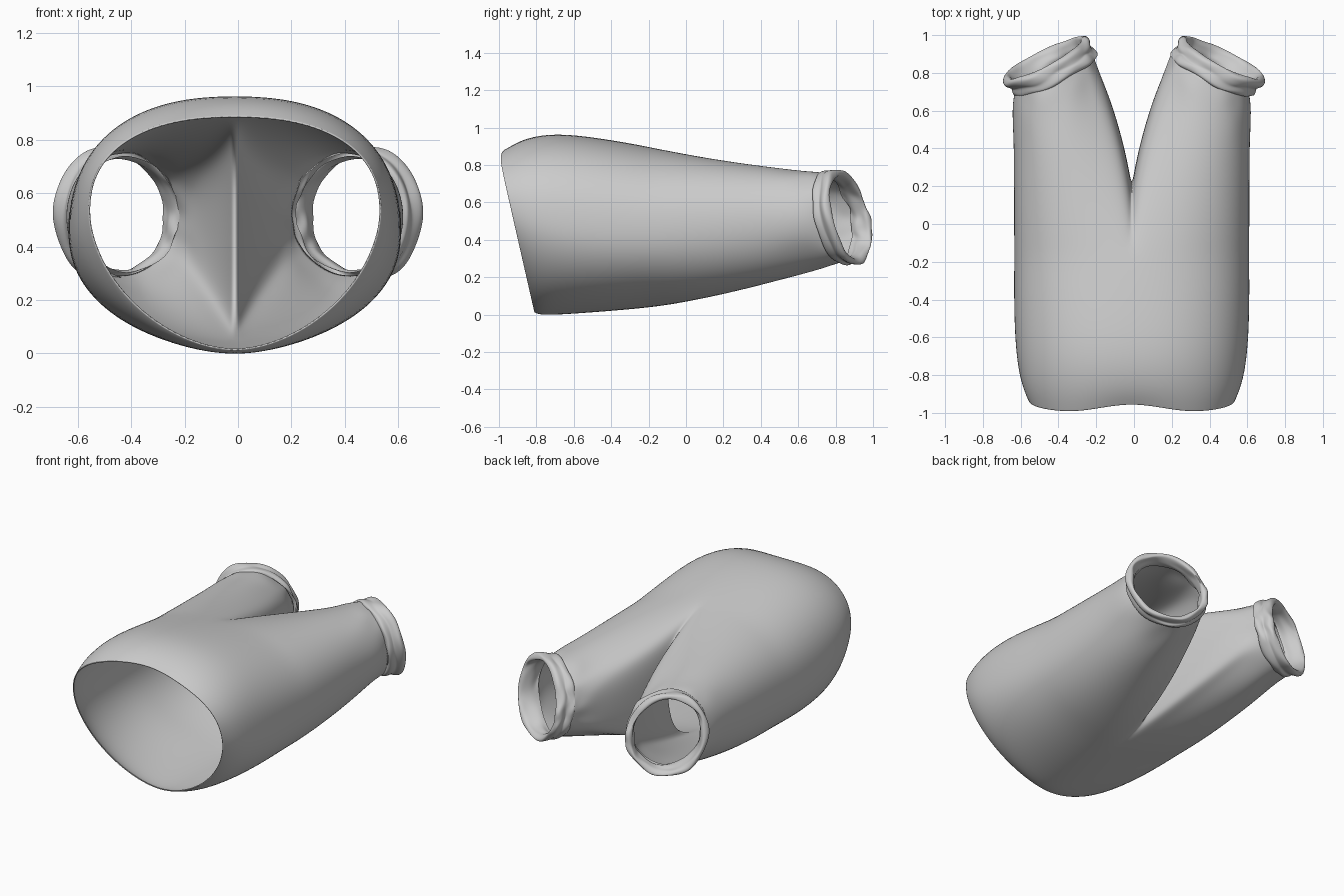
import bpy, bmesh, math, random
from mathutils import Vector

if "Cube" in bpy.data.objects:
    bpy.data.objects.remove(bpy.data.objects["Cube"])

random.seed(4)
OUTER, INNER = 16, 8          # segments of the outer half profile / inner leg side
SHIFT = 0.012                 # the trunk sits slightly to the left


def spow(v, e):
    return math.copysign(abs(v) ** e, v)


def half_profile(y, w, top, bot, zc, tilt, dip, low):
    """Open C-shaped section from the top centre round the side to the bottom centre."""
    pts = []
    for i in range(OUTER + 1):
        a = math.pi * i / OUTER
        s, c = max(math.sin(a), 0), math.cos(a)
        e = 0.85 if c > 0 else low
        x = 0 if i in (0, OUTER) else w * s ** e
        z = zc + spow(c, e) * ((top - zc) if c > 0 else (zc - bot))
        yy = y + tilt * (top - z) / (top - bot)
        if c > 0:
            yy += dip * math.exp(-(x / 0.22) ** 2)
        pts.append(Vector((x, yy, z)))
    return pts


def leg_ring(t=0.0, scale=1.0, noise=0.0):
    """Slanted oval at the leg end, t moves it outward along the leg."""
    pts = []
    for i in range(OUTER + INNER):
        if i <= OUTER:
            a = math.radians(-50 + 280 * i / OUTER)
        else:
            a = math.radians(230 + 80 * (i - OUTER) / INNER)
        k = scale * (1 + random.uniform(-noise, noise))
        dx, dz = 0.208 * k * math.sin(a), 0.24 * k * math.cos(a)
        y = 0.80 + 0.07 * t - 0.49 * dx - 0.2 * dz
        y += random.uniform(-noise, noise) * 0.3
        pts.append(Vector((0.42 + 0.055 * t + dx, y, 0.52 + dz)))
    return pts


def bridge(bm, a, b, closed):
    n = len(a)
    for i in range(n if closed else n - 1):
        j = (i + 1) % n
        bm.faces.new((a[i], a[j], b[j], b[i]))


def finish(bm, name, thickness):
    bmesh.ops.recalc_face_normals(bm, faces=bm.faces)
    mesh = bpy.data.meshes.new(name)
    bm.to_mesh(mesh)
    bm.free()
    for p in mesh.polygons:
        p.use_smooth = True
    ob = bpy.data.objects.new(name, mesh)
    bpy.context.collection.objects.link(ob)
    m = ob.modifiers.new("mirror", 'MIRROR')
    m.use_clip = True
    m.merge_threshold = 0.0005
    s = ob.modifiers.new("smooth", 'SUBSURF')
    s.levels = s.render_levels = 2
    if thickness:
        t = ob.modifiers.new("cloth", 'SOLIDIFY')
        t.thickness = thickness
        t.offset = -1
    return ob


# Trunk: half sections from the slanted waist opening to the hips
bm = bmesh.new()
stations = [  # y, half width, top, bottom, widest height, slant, dip, lower roundness
    (-1.01, 0.55, 0.89, 0.01, 0.53, 0.20, 0.06, 1.12),
    (-0.99, 0.56, 0.90, 0.00, 0.52, 0.195, 0.055, 1.1),
    (-0.88, 0.595, 0.945, -0.006, 0.50, 0.13, 0.02, 1.05),
    (-0.70, 0.618, 0.975, 0.0, 0.47, 0.07, 0, 1.0),
    (-0.45, 0.627, 0.945, 0.015, 0.45, 0.02, 0, 0.95),
    (-0.20, 0.625, 0.90, 0.035, 0.45, 0, 0, 0.92),
]
rows = [[bm.verts.new(p) for p in half_profile(*st)] for st in stations]
for a, b in zip(rows, rows[1:]):
    bridge(bm, a, b, False)

# Crotch seam on the centre line closes the section into a leg loop
seam = [(0.02, 0.08), (0.13, 0.18), (0.18, 0.33), (0.20, 0.50),
        (0.20, 0.64), (0.14, 0.76), (-0.02, 0.84)]
ring = rows[-1] + [bm.verts.new((0, y, z)) for y, z in seam]

# Leg: loft from the hip loop to the hem, with a fuller underside and inner thigh
start, end = [v.co.copy() for v in ring], leg_ring()
for s in (0.12, 0.3, 0.5, 0.68, 0.84, 0.93, 1.0):
    n = 0.008 if s > 0.8 else 0
    bulge = 4 * s * (1 - s)
    new = []
    for i, (p, q) in enumerate(zip(start, end)):
        v = p.lerp(q, s)
        under = max(0.0, (0.5 - v.z) / 0.4)
        v.z += random.uniform(-n, n) - 0.045 * bulge * under
        v.x += random.uniform(-n, n)
        if i > OUTER:
            v.x = max(0.004, v.x - 0.028 * bulge)
        new.append(bm.verts.new(v))
    bridge(bm, ring, new, True)
    ring = new
finish(bm, "trouser_body", 0.006).location.x = -SHIFT

# Rolled, crumpled hem that folds back inside the leg
bm = bmesh.new()
hem = [(-0.25, 1.0), (-0.1, 1.07), (0.25, 1.08), (0.4, 1.03), (0.7, 1.1), (1.0, 1.09),
       (1.15, 1.0), (1.0, 0.93), (0.6, 0.92), (0.3, 0.87), (0.0, 0.9), (-0.2, 0.91)]
rings = [[bm.verts.new(p) for p in leg_ring(t, k, 0.045)] for t, k in hem]
for a, b in zip(rings, rings[1:]):
    bridge(bm, a, b, True)
finish(bm, "leg_hem", 0)
